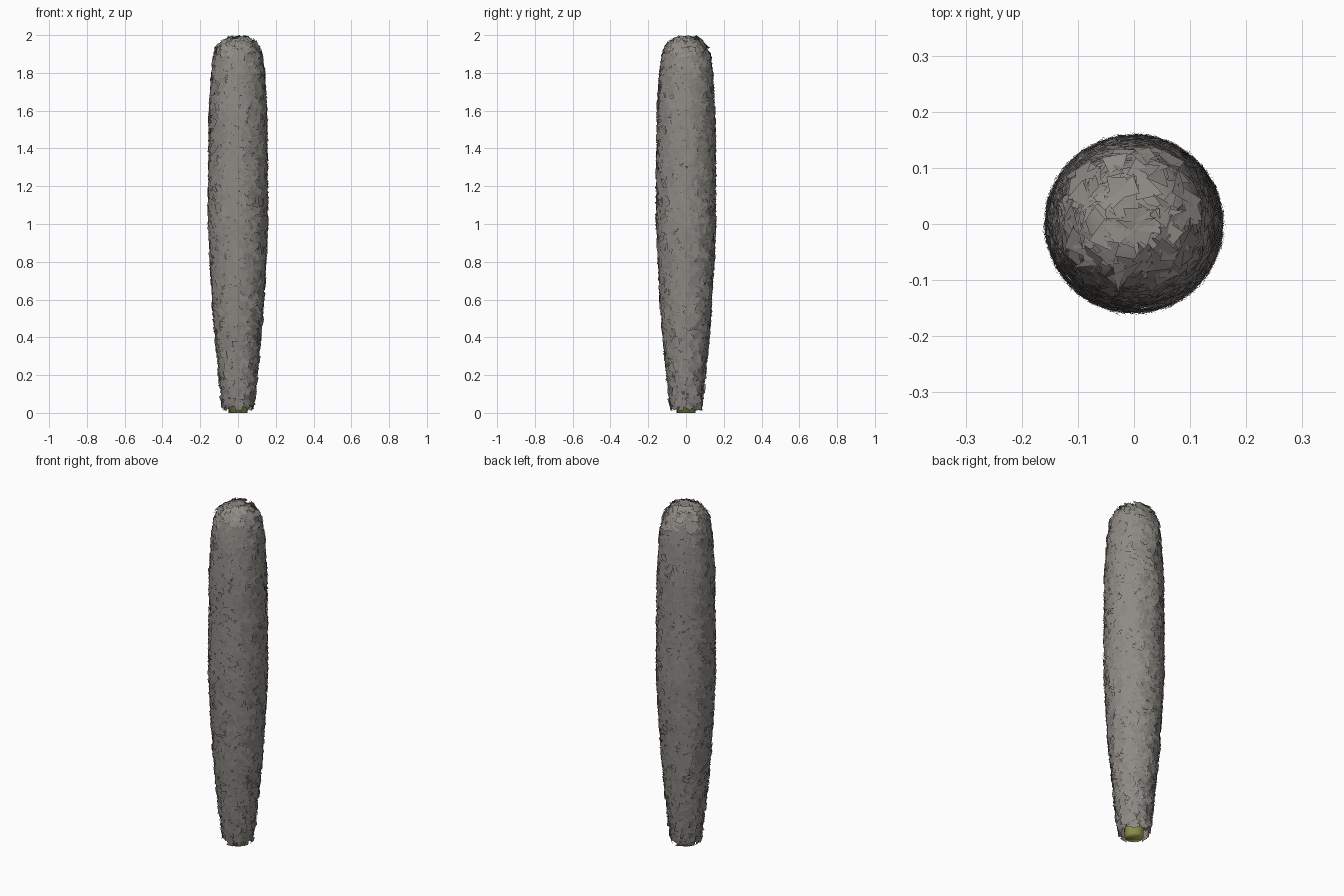
import bpy, bmesh, math, random
from mathutils import Vector

if "Cube" in bpy.data.objects:
    bpy.data.objects.remove(bpy.data.objects["Cube"])

random.seed(7)


def material(name, rgb):
    m = bpy.data.materials.new(name)
    m.diffuse_color = (*rgb, 1)
    m.use_nodes = True
    m.node_tree.nodes["Principled BSDF"].inputs["Base Color"].default_value = m.diffuse_color
    return m


grey = material("fuzzy grey", (0.27, 0.255, 0.235))
olive = material("olive core", (0.40, 0.41, 0.10))

# Side profile (radius, height) of the layer the flakes sit on
PROFILE = [(0.075, 0.03), (0.095, 0.2), (0.124, 0.5), (0.142, 0.8), (0.151, 1.0),
           (0.150, 1.3), (0.147, 1.6), (0.134, 1.8), (0.120, 1.9), (0.095, 1.95),
           (0.06, 1.977), (0.0, 1.985)]


def lathe(name, profile, sides, mat):
    bm = bmesh.new()
    rings = []
    for r, z in profile:
        if r == 0:
            rings.append([bm.verts.new((0, 0, z))] * sides)
        else:
            rings.append([bm.verts.new((r * math.cos(2 * math.pi * i / sides),
                                        r * math.sin(2 * math.pi * i / sides), z))
                          for i in range(sides)])
    for a, b in zip(rings, rings[1:]):
        for i in range(sides):
            j = (i + 1) % sides
            quad = list(dict.fromkeys((a[i], a[j], b[j], b[i])))
            bm.faces.new(quad)
    return finish(name, bm, mat)


def finish(name, bm, mat):
    mesh = bpy.data.meshes.new(name)
    for f in bm.faces:
        f.smooth = True
    bm.to_mesh(mesh)
    bm.free()
    mesh.materials.append(mat)
    ob = bpy.data.objects.new(name, mesh)
    bpy.context.collection.objects.link(ob)
    return ob


# Solid layer beneath the flakes, open at the bottom
lathe("fuzzy_body", PROFILE, 32, grey)

# Core visible from below
lathe("inner_core", [(0.0, 0.0), (0.05, 0.0), (0.06, 0.3), (0.06, 1.8), (0.0, 1.85)], 16, olive)

# Overlapping pointed flakes scattered evenly by area
segments, areas = [], []
for (r0, z0), (r1, z1) in zip(PROFILE, PROFILE[1:]):
    segments.append((r0, z0, r1, z1))
    areas.append((r0 + r1) * math.hypot(r1 - r0, z1 - z0))

bm = bmesh.new()
for _ in range(3000):
    r0, z0, r1, z1 = random.choices(segments, areas)[0]
    t, a = random.random(), random.uniform(0, 2 * math.pi)
    r, z = r0 + (r1 - r0) * t, z0 + (z1 - z0) * t
    out = Vector((math.cos(a), math.sin(a), 0))
    side = Vector((-math.sin(a), math.cos(a), 0))
    up = (out * (r1 - r0) + Vector((0, 0, z1 - z0))).normalized()
    normal = side.cross(up)
    turn = random.uniform(0, 2 * math.pi)
    along = side * math.cos(turn) + up * math.sin(turn)
    across = normal.cross(along)
    length, half = random.uniform(0.06, 0.10), random.uniform(0.015, 0.026)
    centre = out * r + Vector((0, 0, z)) + normal * 0.004
    tip = centre + along * length * 0.5 + normal * random.uniform(0.0, 0.006)
    base = centre - along * length * 0.5
    pts = [base - across * half, tip, base + across * half]
    for p in pts:
        p.z = min(max(p.z, 0.012), 2.0)
    if (pts[1] - pts[0]).cross(pts[2] - pts[0]).dot(normal) < 0:
        pts.reverse()
    bm.faces.new([bm.verts.new(p) for p in pts])
finish("fuzzy_flakes", bm, grey)
